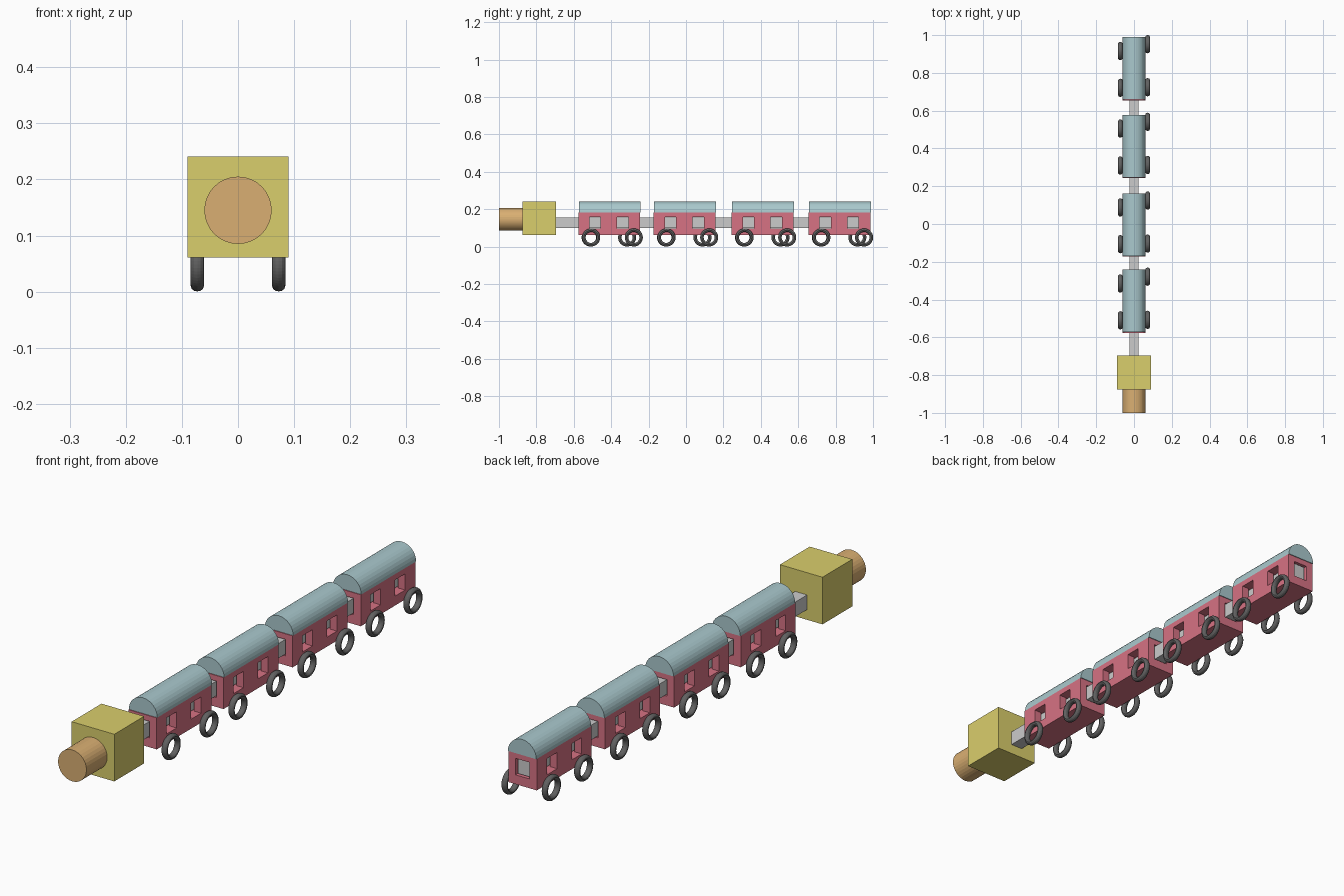
import bpy, bmesh
from math import pi, cos, sin
from mathutils import Matrix

if "Cube" in bpy.data.objects:
    bpy.data.objects.remove(bpy.data.objects["Cube"])


def material(name, rgb):
    m = bpy.data.materials.new(name)
    m.diffuse_color = (*rgb, 1)
    m.use_nodes = True
    m.node_tree.nodes["Principled BSDF"].inputs["Base Color"].default_value = m.diffuse_color
    return m


RED = material("red_paint", (0.68, 0.17, 0.23))
TEAL = material("teal_paint", (0.40, 0.58, 0.61))
YELLOW = material("yellow_paint", (0.70, 0.62, 0.15))
ORANGE = material("orange_paint", (0.70, 0.43, 0.17))
DARK = material("dark_rubber", (0.12, 0.12, 0.12))


def add(name, mesh, loc=(0, 0, 0)):
    ob = bpy.data.objects.new(name, mesh)
    ob.location = loc
    bpy.context.collection.objects.link(ob)
    return ob


def to_mesh(name, bm, mat=None):
    bmesh.ops.recalc_face_normals(bm, faces=bm.faces)
    me = bpy.data.meshes.new(name)
    bm.to_mesh(me)
    bm.free()
    if mat:
        me.materials.append(mat)
    return me


def box_mesh(name, x, y, z, mat=None):
    # x, y, z are (min, max) ranges
    bm = bmesh.new()
    bmesh.ops.create_cube(bm, size=1)
    for v in bm.verts:
        v.co = [r[0] + (c + 0.5) * (r[1] - r[0]) for r, c in zip((x, y, z), v.co)]
    return to_mesh(name, bm, mat)


LENGTH = 0.331
CAR_STARTS = (-0.573, -0.170, 0.247, 0.658)

# engine: round boiler and square cab
bm = bmesh.new()
bmesh.ops.create_cone(bm, cap_ends=True, segments=32, radius1=0.06, radius2=0.06, depth=0.13,
                      matrix=Matrix.Translation((0, -0.935, 0.145)) @ Matrix.Rotation(pi / 2, 4, 'X'))
add("boiler", to_mesh("boiler", bm, ORANGE))
add("cab", box_mesh("cab", (-0.09, 0.09), (-0.875, -0.695), (0.061, 0.241), YELLOW))

# one bar couples all the cars and shows through the windows
add("coupling_bar", box_mesh("coupling_bar", (-0.025, 0.025), (-0.70, 0.978), (0.10, 0.156)))

# car body with window tunnels cut along both axes
body = add("car_body_1", box_mesh("car_body", (-0.06, 0.06), (-0.003, LENGTH - 0.003), (0.061, 0.181), RED))
cutters = [add("window_cutter", box_mesh("window_cutter", (-0.1, 0.1), (y - 0.03, y + 0.03), (0.097, 0.159)))
           for y in (0.087, 0.235)]
cutters.append(add("end_window_cutter",
                   box_mesh("end_window_cutter", (-0.03, 0.03), (-0.1, 0.5), (0.0965, 0.1595))))
for c in cutters:
    c.hide_render = True
    mod = body.modifiers.new("windows", 'BOOLEAN')
    mod.operation = 'DIFFERENCE'
    mod.solver = 'EXACT'
    mod.object = c
bpy.context.view_layer.update()
body_mesh = bpy.data.meshes.new_from_object(body.evaluated_get(bpy.context.evaluated_depsgraph_get()))
body.modifiers.clear()
body.data = body_mesh
for c in cutters:
    bpy.data.objects.remove(c)

# half-round roof extruded along the car
bm = bmesh.new()
arc = [bm.verts.new((0.06 * cos(pi * i / 16), 0, 0.181 + 0.06 * sin(pi * i / 16))) for i in range(17)]
face = bm.faces.new(arc)
ext = bmesh.ops.extrude_face_region(bm, geom=[face], use_keep_orig=True)
bmesh.ops.translate(bm, vec=(0, LENGTH, 0),
                    verts=[g for g in ext["geom"] if isinstance(g, bmesh.types.BMVert)])
roof_mesh = to_mesh("car_roof", bm, TEAL)

# ring wheel, slightly widened along its axle
bpy.ops.mesh.primitive_torus_add(major_radius=0.0388, minor_radius=0.0094,
                                 major_segments=48, minor_segments=12)
ring = bpy.context.object
wheel_mesh = ring.data
wheel_mesh.transform(Matrix.Diagonal((1.25, 1, 1, 1)) @ Matrix.Rotation(pi / 2, 4, 'Y'))
wheel_mesh.materials.append(DARK)
bpy.data.objects.remove(ring)

# place the four cars; wheels are staggered between the sides
WHEELS = {"right": (0.0725, (0.066, 0.294)), "left": (-0.0725, (0.063, 0.258))}
for n, y in enumerate(CAR_STARTS, 1):
    if n == 1:
        body.location.y = y
    else:
        add(f"car_body_{n}", body_mesh, (0, y, 0))
    add(f"car_roof_{n}", roof_mesh, (0, y, 0))
    for side, (x, offsets) in WHEELS.items():
        for end, dy in zip(("front", "rear"), offsets):
            add(f"{side}_{end}_wheel_{n}", wheel_mesh, (x, y + dy, 0.0485))
